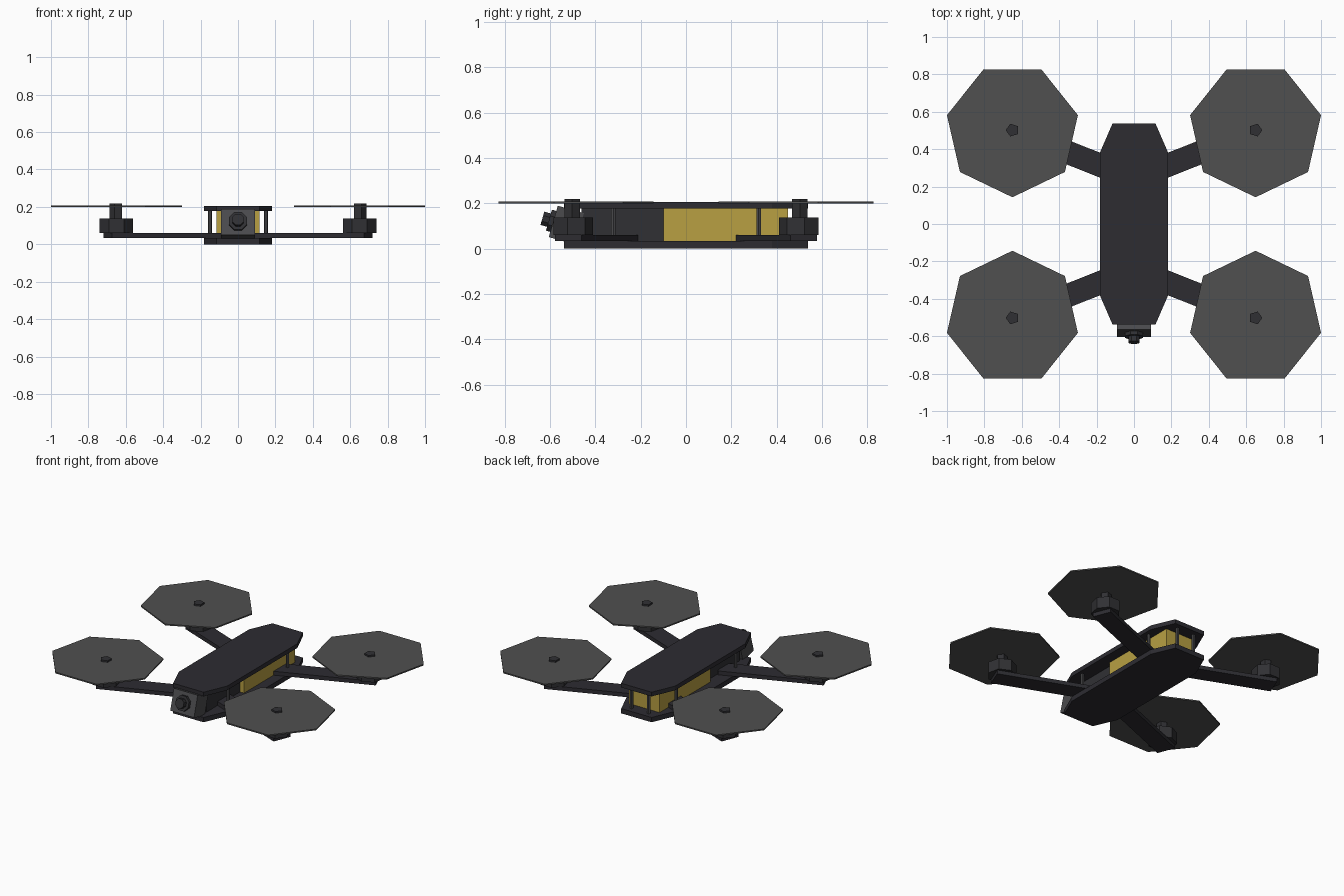
import bpy, bmesh, math
from mathutils import Vector, Matrix

if "Cube" in bpy.data.objects:
    bpy.data.objects.remove(bpy.data.objects["Cube"])


def material(name, rgb):
    m = bpy.data.materials.new(name)
    m.diffuse_color = (*rgb, 1)
    m.use_nodes = True
    m.node_tree.nodes["Principled BSDF"].inputs["Base Color"].default_value = m.diffuse_color
    return m


CARBON = material("carbon", (0.026, 0.025, 0.031))
DARK = material("dark_metal", (0.03, 0.03, 0.034))
PROP = material("prop_grey", (0.08, 0.08, 0.08))
GREY = material("mid_grey", (0.07, 0.07, 0.075))
YELLOW = material("battery_yellow", (0.48, 0.35, 0.055))


def prism(name, pts, z0, z1, mat, matrix=None):
    """Extrude a convex 2D outline between two heights."""
    bm = bmesh.new()
    face = bm.faces.new([bm.verts.new((x, y, z0)) for x, y in pts])
    ext = bmesh.ops.extrude_face_region(bm, geom=[face])
    verts = [g for g in ext["geom"] if isinstance(g, bmesh.types.BMVert)]
    bmesh.ops.translate(bm, verts=verts, vec=(0, 0, z1 - z0))
    if matrix:
        bm.transform(matrix)
    bmesh.ops.recalc_face_normals(bm, faces=bm.faces)
    me = bpy.data.meshes.new(name)
    bm.to_mesh(me)
    bm.free()
    me.materials.append(mat)
    ob = bpy.data.objects.new(name, me)
    bpy.context.collection.objects.link(ob)
    return ob


def ngon(cx, cy, r, n, start=0.0):
    return [(cx + r * math.cos(start + math.tau * i / n),
             cy + r * math.sin(start + math.tau * i / n)) for i in range(n)]


def rect(x0, x1, y0, y1):
    return [(x0, y0), (x1, y0), (x1, y1), (x0, y1)]


# Chamfered bottom and top frame plates
outline = [(0.115, -0.537), (0.183, -0.38), (0.183, 0.38), (0.115, 0.537)]
outline += [(-x, y) for x, y in reversed(outline)]
prism("bottom_plate", outline, 0.0, 0.033, CARBON)
prism("top_plate", outline, 0.177, 0.206, CARBON)

# Battery and electronics between the plates
prism("battery", rect(-0.115, 0.115, -0.10, 0.45), 0.033, 0.177, YELLOW)
prism("electronics", rect(-0.085, 0.085, -0.46, -0.10), 0.033, 0.177, DARK)

# Arms, motors, shafts and propeller discs, mirrored to four corners
start, end = Vector((0.07, 0.27)), Vector((0.697, 0.519))
side = (end - start).normalized().orthogonal() * 0.062
arm = [start - side, end - side, end + side, start + side]
mx, my = 0.65, 0.502
for sx, side_name in ((1, "right"), (-1, "left")):
    for sy, end_name in ((1, "back"), (-1, "front")):
        tag = f"{end_name}_{side_name}"
        flip = Matrix.Diagonal((sx, sy, 1, 1))
        down = -math.pi / 2
        prism("arm_" + tag, arm, 0.033, 0.06, CARBON, flip)
        prism("motor_" + tag, ngon(mx, my, 0.092, 7, down), 0.06, 0.137, DARK, flip)
        prism("shaft_" + tag, ngon(mx, my, 0.036, 5), 0.137, 0.219, DARK, flip)
        prism("propeller_" + tag, ngon(mx, my, 0.359, 7, down), 0.199, 0.208, PROP, flip)

    # Standoffs joining the plates
    for x, y in ((0.15, 0.32), (0.15, -0.32), (0.065, 0.495)):
        prism("standoff_" + side_name, ngon(x * sx, y, 0.011, 6), 0.033, 0.177, GREY)

# Upward tilted camera: local +z is the viewing direction
tilt = Matrix.Translation((0, -0.585, 0.12)) @ Matrix.Rotation(math.radians(74), 4, 'X')
prism("camera_body", rect(-0.09, 0.09, -0.072, 0.072), -0.12, 0.0, GREY, tilt)
prism("lens_ring", ngon(0, 0, 0.052, 8, math.pi / 8), 0.0, 0.02, DARK, tilt)
prism("lens", ngon(0, 0, 0.033, 8, math.pi / 8), 0.02, 0.05, DARK, tilt)
